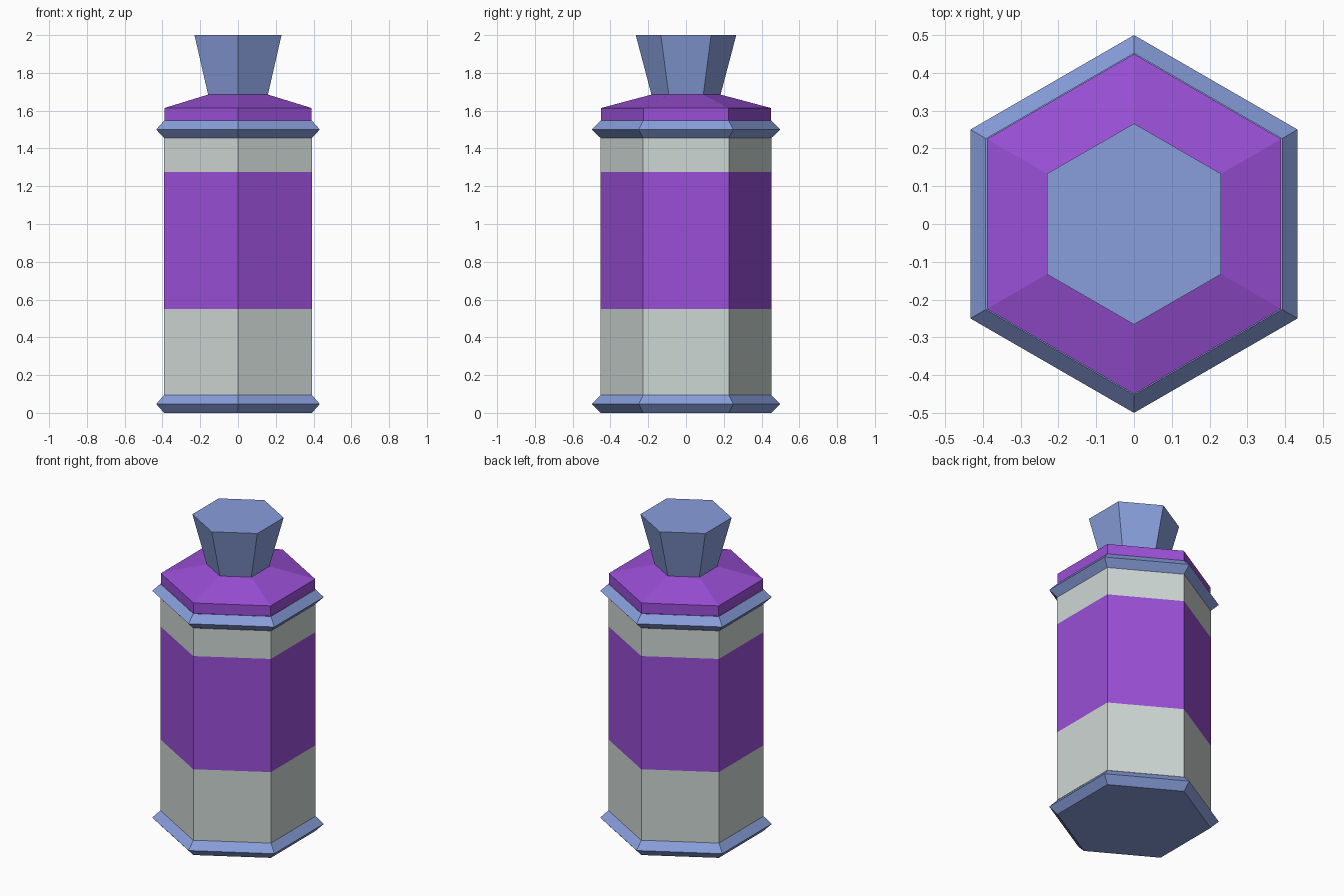
import bpy, bmesh, math

if "Cube" in bpy.data.objects:
    bpy.data.objects.remove(bpy.data.objects["Cube"])

SIDES = 6


def material(name, rgb):
    lin = [((c / 255 + 0.055) / 1.055) ** 2.4 for c in rgb]
    m = bpy.data.materials.new(name)
    m.diffuse_color = (*lin, 1)
    m.use_nodes = True
    m.node_tree.nodes["Principled BSDF"].inputs["Base Color"].default_value = m.diffuse_color
    return m


steel = material("steel blue", (137, 159, 220))
violet = material("violet", (154, 79, 214))
pale = material("pale glass", (206, 215, 211))


def hex_lathe(name, profile, mats, cap_bottom=False, cap_top=False, rule=None):
    """Revolve (radius, z) points into a six-sided form with corners on +y and -y."""
    bm = bmesh.new()
    rings = []
    for r, z in profile:
        rings.append([bm.verts.new((r * math.cos(a), r * math.sin(a), z))
                      for a in (math.pi / 2 + i * math.tau / SIDES for i in range(SIDES))])
    for lo, hi in zip(rings, rings[1:]):
        for i in range(SIDES):
            j = (i + 1) % SIDES
            bm.faces.new((lo[i], lo[j], hi[j], hi[i]))
    if cap_bottom:
        bm.faces.new(rings[0][::-1])
    if cap_top:
        bm.faces.new(rings[-1])
    if rule:
        for f in bm.faces:
            f.material_index = rule(f.calc_center_median().z)
    mesh = bpy.data.meshes.new(name)
    bm.to_mesh(mesh)
    bm.free()
    for m in mats:
        mesh.materials.append(m)
    ob = bpy.data.objects.new(name, mesh)
    bpy.context.collection.objects.link(ob)
    return ob


# Bevelled bands around the base and the neck
hex_lathe("base_band", [(0.452, 0), (0.5, 0.047), (0.452, 0.095)], [steel], cap_bottom=True)
hex_lathe("upper_band", [(0.452, 1.455), (0.5, 1.5), (0.452, 1.547)], [steel])

# Glass body with a violet middle
hex_lathe("body", [(0.453, 0.095), (0.453, 0.55), (0.453, 1.275), (0.453, 1.455)],
          [pale, violet], rule=lambda z: 1 if 0.55 < z < 1.275 else 0)

# Sloping shoulder
hex_lathe("shoulder", [(0.45, 1.547), (0.45, 1.614), (0.183, 1.685)], [violet])

# Flared stopper
hex_lathe("stopper", [(0.183, 1.685), (0.266, 2.0)], [steel], cap_top=True)
